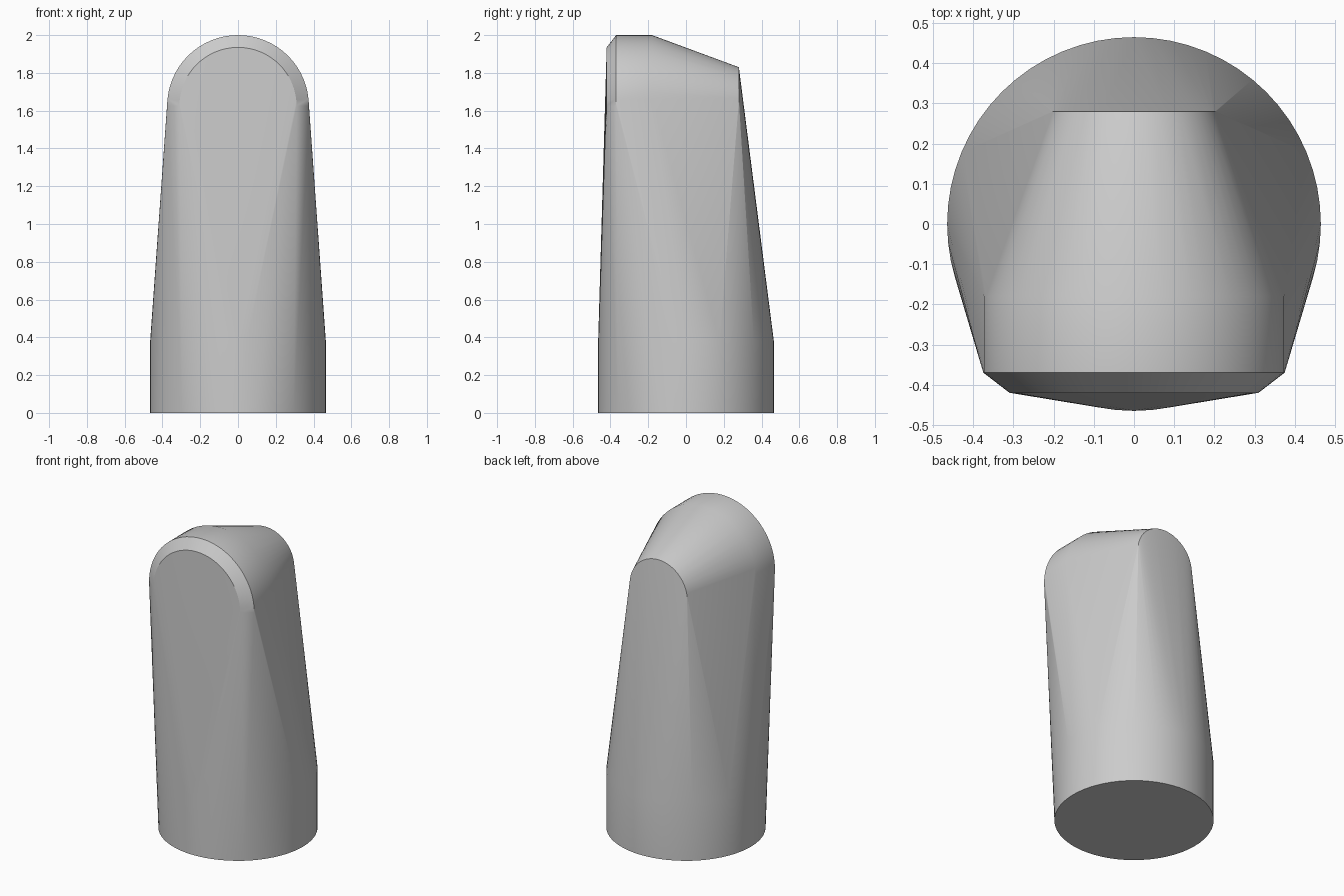
import bpy
import bmesh
from math import cos, sin, pi, radians

cube = bpy.data.objects.get("Cube")
if cube:
    bpy.data.objects.remove(cube, do_unlink=True)

BASE_RADIUS = 0.465
BASE_TOP = 0.38
ARCH_CENTRE = 1.625
# (y, radius) of each upright half-round section, front to back
ARCHES = [(-0.42, 0.31), (-0.37, 0.375), (-0.18, 0.375), (0.28, 0.205)]


def make_material(name, colour):
    mat = bpy.data.materials.new(name)
    mat.use_nodes = True
    mat.diffuse_color = colour
    mat.node_tree.nodes["Principled BSDF"].inputs["Base Color"].default_value = colour
    return mat


def circle_points(z, radius, count=64):
    return [(radius * cos(2 * pi * i / count), radius * sin(2 * pi * i / count), z)
            for i in range(count)]


def arch_points(y, radius, count=32):
    return [(radius * cos(pi * i / count), y, ARCH_CENTRE + radius * sin(pi * i / count))
            for i in range(count + 1)]


# Solid skin stretched from the round base to the half-round sections
points = circle_points(0, BASE_RADIUS) + circle_points(BASE_TOP, BASE_RADIUS)
for y, radius in ARCHES:
    points += arch_points(y, radius)

bm = bmesh.new()
for p in points:
    bm.verts.new(p)
hull = bmesh.ops.convex_hull(bm, input=bm.verts[:])
loose = [v for v in bm.verts if not v.link_faces]
bmesh.ops.delete(bm, geom=loose, context="VERTS")
bmesh.ops.dissolve_limit(bm, angle_limit=radians(0.1), verts=bm.verts[:], edges=bm.edges[:])
bmesh.ops.recalc_face_normals(bm, faces=bm.faces[:])

mesh = bpy.data.meshes.new("tapered_cap")
bm.to_mesh(mesh)
bm.free()
mesh.materials.append(make_material("light grey", (0.6, 0.6, 0.6, 1)))

cap = bpy.data.objects.new("tapered_cap", mesh)
bpy.context.collection.objects.link(cap)
bpy.ops.object.select_all(action="DESELECT")
cap.select_set(True)
bpy.context.view_layer.objects.active = cap
bpy.ops.object.shade_smooth_by_angle(angle=radians(30))
